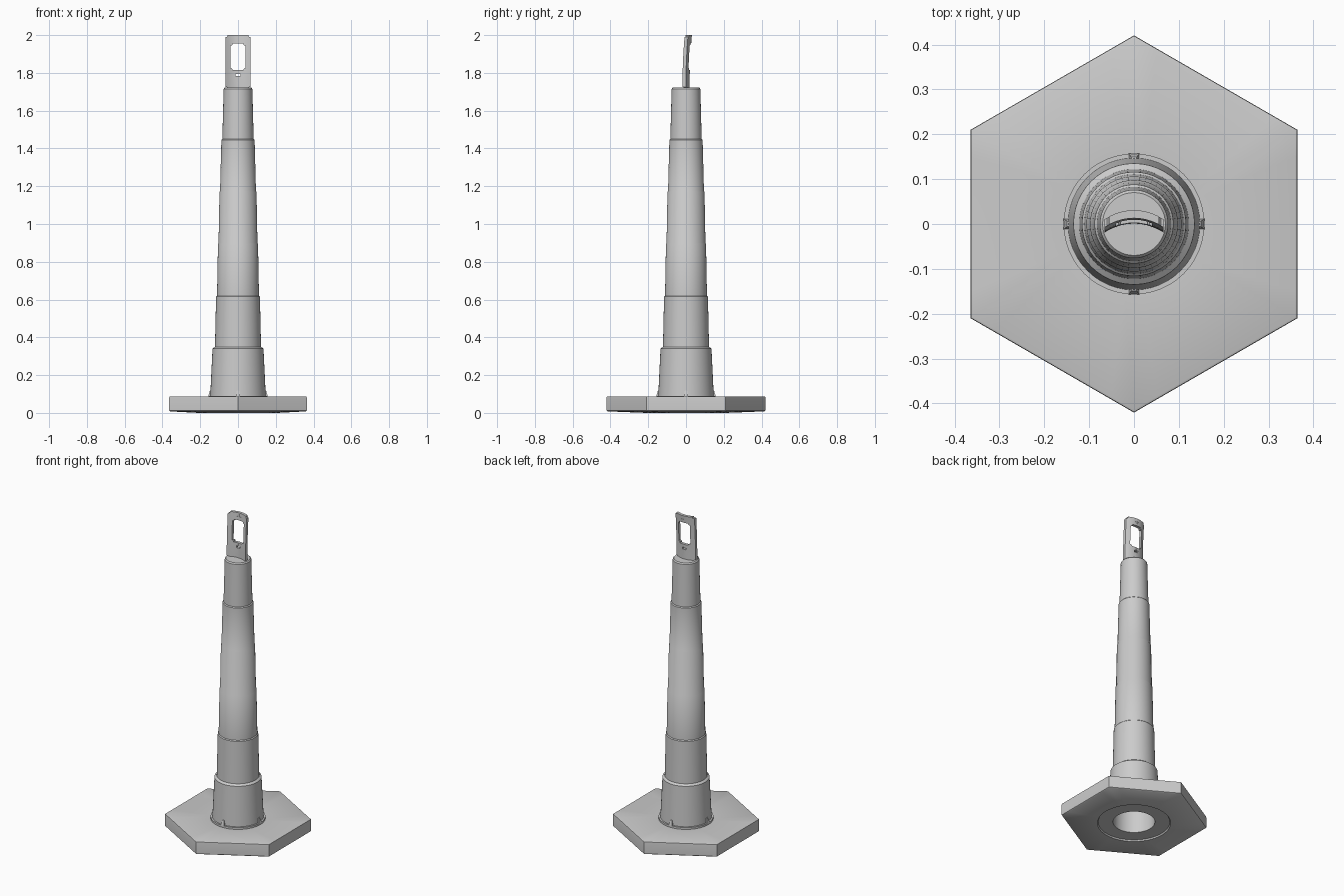
import bpy, bmesh
from math import sin, cos, pi, radians

cube = bpy.data.objects.get("Cube")
if cube:
    bpy.data.objects.remove(cube, do_unlink=True)

grey = bpy.data.materials.new("plain grey")
grey.use_nodes = True
grey.diffuse_color = (0.6, 0.6, 0.6, 1)
grey.node_tree.nodes["Principled BSDF"].inputs["Base Color"].default_value = (0.6, 0.6, 0.6, 1)

SEG = 48
APOTHEM = 0.364


def make_object(name, bm, smooth=True):
    bmesh.ops.recalc_face_normals(bm, faces=bm.faces)
    mesh = bpy.data.meshes.new(name)
    bm.to_mesh(mesh)
    bm.free()
    mesh.materials.append(grey)
    ob = bpy.data.objects.new(name, mesh)
    bpy.context.collection.objects.link(ob)
    if smooth:
        smooth_object(ob)
    return ob


def smooth_object(ob):
    bpy.ops.object.select_all(action='DESELECT')
    ob.select_set(True)
    bpy.context.view_layer.objects.active = ob
    bpy.ops.object.shade_smooth_by_angle(angle=radians(35))


def circle(r):
    return [(r * cos(2 * pi * i / SEG), r * sin(2 * pi * i / SEG)) for i in range(SEG)]


def hexagon(scale):
    # Points on a hexagon with corners at front and back
    pts = []
    for i in range(SEG):
        a = 2 * pi * i / SEG
        off = (a + pi / 6) % (pi / 3) - pi / 6
        r = APOTHEM * scale / cos(off)
        pts.append((r * cos(a), r * sin(a)))
    return pts


def loft(bm, rings, closed=False):
    loops = [[bm.verts.new((x, y, z)) for x, y in pts] for pts, z in rings]
    pairs = list(zip(loops, loops[1:]))
    if closed:
        pairs.append((loops[-1], loops[0]))
    for a, b in pairs:
        for i in range(SEG):
            j = (i + 1) % SEG
            bm.faces.new((a[i], a[j], b[j], b[i]))
    return loops


# Hexagonal base: slightly dished top, shallow round recess underneath
bm = bmesh.new()
loft(bm, [(circle(0.12), 0.078), (circle(0.157), 0.078), (hexagon(0.985), 0.088),
          (hexagon(0.997), 0.086), (hexagon(1), 0.08), (hexagon(1), 0.012),
          (hexagon(0.985), 0.008), (circle(0.21), 0), (circle(0.205), 0.008),
          (circle(0.12), 0.008)], closed=True)
make_object("base", bm)

# Hollow stepped post with a flange at the foot
steps = [(0.09, 0.147, 0.34, 0.135), (0.35, 0.122, 0.615, 0.116), (0.62, 0.111, 0.895, 0.106),
         (0.9, 0.103, 1.17, 0.098), (1.175, 0.095, 1.445, 0.088), (1.45, 0.083, 1.715, 0.076)]
outer = [(circle(0.157), 0.076), (circle(0.157), 0.09)]
for z0, r0, z1, r1 in steps:
    outer += [(circle(r0), z0), (circle(r1), z1)]
outer += [(circle(0.07), 1.722)]
inner = [(circle(0.06), 1.71), (circle(0.12), 0.076)]
bm = bmesh.new()
bm.faces.new(loft(bm, outer)[-1])
bm.faces.new(loft(bm, inner)[0])
bmesh.ops.holes_fill(bm, edges=[], sides=0)
make_object("post", bm)

# Four small locking tabs around the foot
bm = bmesh.new()
for k in range(4):
    a = k * pi / 2
    ring = []
    for r, w, z in ((0.157, 0.012, 0.088), (0.138, 0.012, 0.088), (0.138, 0.006, 0.122), (0.149, 0.006, 0.118)):
        ring.append([bm.verts.new((r * cos(a) - s * w * sin(a), r * sin(a) + s * w * cos(a), z)) for s in (-1, 1)])
    bm.faces.new([p[0] for p in ring])
    bm.faces.new([p[1] for p in ring])
    for i in range(4):
        p, q = ring[i], ring[(i + 1) % 4]
        bm.faces.new((p[0], p[1], q[1], q[0]))
make_object("foot_tabs", bm)


# Handle plate, cut flat and then bent
def block(name, size, centre, bevel=0, segments=3):
    bm = bmesh.new()
    bmesh.ops.create_cube(bm, size=1)
    for v in bm.verts:
        v.co = [c + s * p for c, s, p in zip(centre, size, v.co)]
    if bevel:
        edges = [e for e in bm.edges if abs(e.verts[0].co.y - e.verts[1].co.y) > 0.001]
        bmesh.ops.bevel(bm, geom=edges, offset=bevel, segments=segments, affect='EDGES')
    return make_object(name, bm, smooth=False)


def apply(ob, cutter):
    mod = ob.modifiers.new("cut", 'BOOLEAN')
    mod.operation = 'DIFFERENCE'
    mod.solver = 'EXACT'
    mod.object = cutter
    bpy.context.view_layer.objects.active = ob
    bpy.ops.object.modifier_apply(modifier=mod.name)
    bpy.data.objects.remove(cutter, do_unlink=True)


handle = block("handle", (0.132, 0.018, 0.284), (0, 0, 1.858), 0.01)
apply(handle, block("window_cutter", (0.08, 0.1, 0.14), (0, 0, 1.885), 0.01))
apply(handle, block("upper_hole_cutter", (0.026, 0.1, 0.026), (0, 0, 1.977), 0.0125, 4))
apply(handle, block("lower_hole_cutter", (0.024, 0.1, 0.036), (0, 0, 1.789), 0.0118, 4))

bm = bmesh.new()
bm.from_mesh(handle.data)
for axis, values in ((0, [i * 0.0132 for i in range(-4, 5)]), (2, [1.75 + i * 0.035 for i in range(7)])):
    for value in values:
        point, normal = [0, 0, 0], [0, 0, 0]
        point[axis], normal[axis] = value, 1
        bmesh.ops.bisect_plane(bm, geom=bm.verts[:] + bm.edges[:] + bm.faces[:],
                               plane_co=point, plane_no=normal, dist=1e-5)
for v in bm.verts:
    t = (v.co.z - 1.716) / 0.284
    v.co.y += 0.02 * (1 - (v.co.x / 0.066) ** 2) - 0.01 + 0.012 * t * t
bm.to_mesh(handle.data)
bm.free()
smooth_object(handle)
